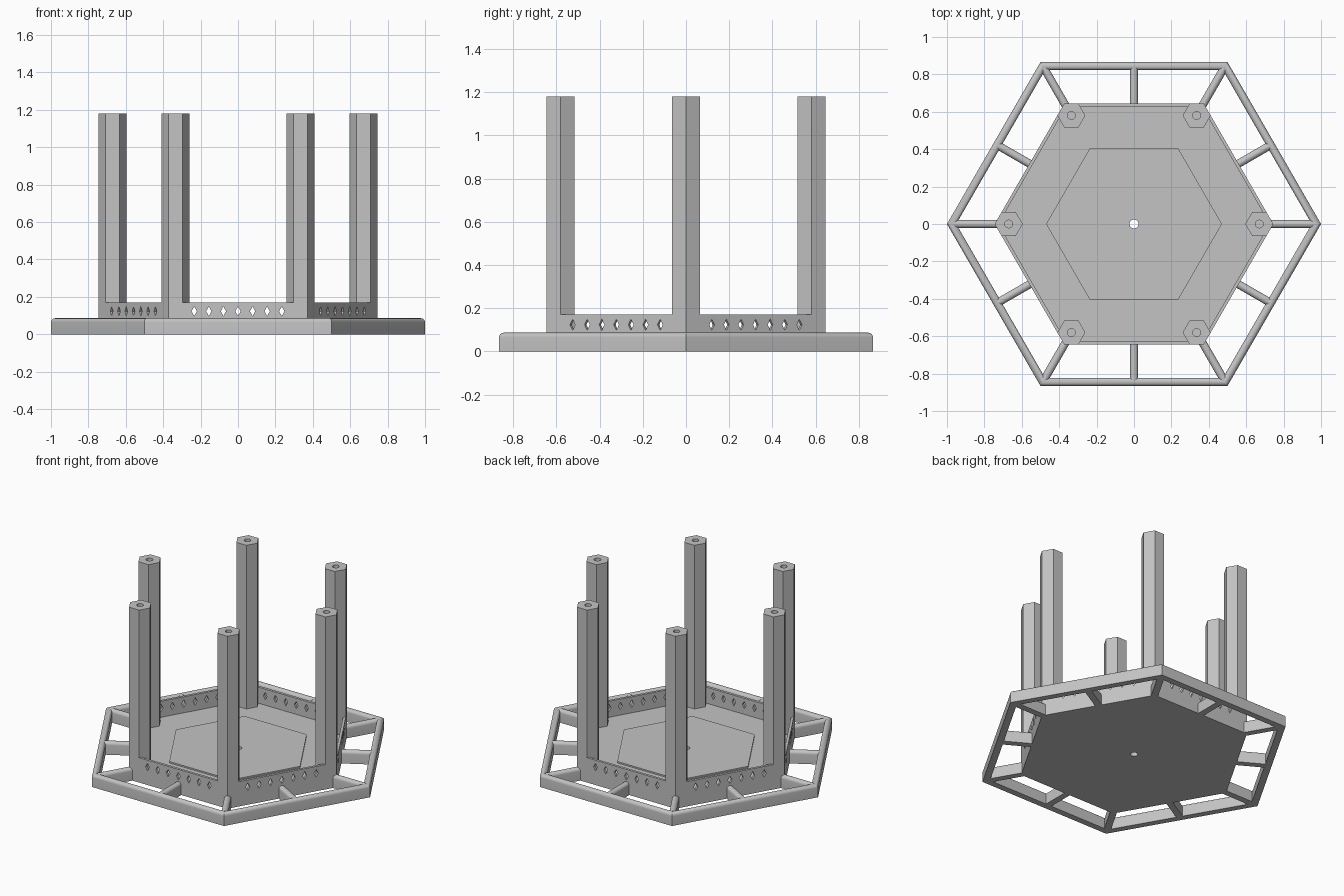
import bpy, bmesh
from math import cos, sin, pi, radians
from mathutils import Matrix

cube = bpy.data.objects.get("Cube")
if cube:
    bpy.data.objects.remove(cube, do_unlink=True)

grey = bpy.data.materials.new("plain_grey")
grey.use_nodes = True
grey.diffuse_color = (0.55, 0.55, 0.55, 1)
grey.node_tree.nodes["Principled BSDF"].inputs["Base Color"].default_value = grey.diffuse_color

APOTHEM = cos(pi / 6)
BODY_R = 0.745      # hexagonal tray
FLOOR = 0.06
POST_R = 0.075
POST_AT = BODY_R - POST_R


def add_object(name, data, matrix=None):
    obj = bpy.data.objects.new(name, data)
    bpy.context.collection.objects.link(obj)
    if matrix is not None:
        obj.matrix_world = matrix
    return obj


def finish(name, bm, matrix=None):
    bmesh.ops.remove_doubles(bm, verts=bm.verts, dist=0.0001)
    bmesh.ops.recalc_face_normals(bm, faces=bm.faces)
    mesh = bpy.data.meshes.new(name)
    bm.to_mesh(mesh)
    bm.free()
    mesh.materials.append(grey)
    return add_object(name, mesh, matrix)


def ngon(radius, sides=6):
    return [(radius * cos(2 * pi * i / sides), radius * sin(2 * pi * i / sides))
            for i in range(sides)]


def extruded(name, loops, low, high, matrix=None):
    """Extrude an outline; the further loops are holes through it."""
    curve = bpy.data.curves.new(name, "CURVE")
    curve.dimensions = "2D"
    curve.fill_mode = "BOTH"
    curve.extrude = (high - low) / 2
    for loop in loops:
        spline = curve.splines.new("POLY")
        spline.points.add(len(loop) - 1)
        for point, (x, y) in zip(spline.points, loop):
            point.co = (x, y, 0, 1)
        spline.use_cyclic_u = True
        spline.use_smooth = False
    helper = add_object(name + "_outline", curve)
    graph = bpy.context.evaluated_depsgraph_get()
    flat = helper.evaluated_get(graph).to_mesh()
    bm = bmesh.new()
    bm.from_mesh(flat)
    bpy.data.objects.remove(helper, do_unlink=True)
    bpy.data.curves.remove(curve)
    bmesh.ops.translate(bm, verts=bm.verts, vec=(0, 0, (low + high) / 2))
    for face in bm.faces:
        face.smooth = False
    return finish(name, bm, matrix)


def turn(degrees):
    return Matrix.Rotation(radians(degrees), 4, "Z")


# Bar section shared by rail and spokes: flat bottom, half-round top
BAR_HALF, BAR_TOP = 0.0215, 0.086
section = [(-BAR_HALF, 0)] + [
    (-BAR_HALF * cos(pi * i / 12), BAR_TOP - BAR_HALF + BAR_HALF * sin(pi * i / 12))
    for i in range(13)] + [(BAR_HALF, 0)]


def sweep(name, rings, closed, matrix=None):
    bm = bmesh.new()
    rows = [[bm.verts.new(p) for p in ring] for ring in rings]
    count = len(section)
    pairs = list(zip(rows, rows[1:] + rows[:1]))
    for a, b in pairs if closed else pairs[:-1]:
        for i in range(count):
            j = (i + 1) % count
            bm.faces.new((a[i], a[j], b[j], b[i]))
    if not closed:
        bm.faces.new(rows[0])
        bm.faces.new(rows[-1])
    obj = finish(name, bm, matrix)
    bpy.ops.object.select_all(action="DESELECT")
    obj.select_set(True)
    bpy.context.view_layer.objects.active = obj
    bpy.ops.object.shade_smooth_by_angle(angle=radians(35))


# Outer rail
corners = []
for x, y in ngon(1):
    corners.append([(x * (1 + (s - BAR_HALF) / APOTHEM), y * (1 + (s - BAR_HALF) / APOTHEM), z)
                    for s, z in section])
sweep("outer_rail", corners, True)

# Spokes to the corners and to the middle of each side
for k in range(12):
    kind, start, end = (("corner_spoke", 0.73, 0.965), ("side_spoke", 0.64, 0.842))[k % 2]
    sweep(f"{kind}_{k // 2 + 1}", [[(x, s, z) for s, z in section] for x in (start, end)],
          False, turn(30 * k))

# Tray floor with a drain hole, and the raised pad on it
drain = ngon(0.024, 16)
extruded("tray_floor", [ngon(BODY_R), drain], 0, FLOOR)
extruded("centre_pad", [ngon(0.47), drain], FLOOR, FLOOR + 0.01)

# Walls with a row of diamond openings, drawn flat and stood upright
half = (BODY_R - POST_R) / 2 - POST_R / 2
wall = [(-half, FLOOR), (half, FLOOR), (half, 0.17), (-half, 0.17)]
diamonds = [[(0.078 * i + 0.014 * cos(a * pi / 2), 0.123 + 0.026 * sin(a * pi / 2))
             for a in range(4)] for i in range(-3, 4)]
upright = Matrix.Rotation(pi / 2, 4, "X")
outer = BODY_R * APOTHEM
for k in range(6):
    extruded(f"wall_{k + 1}", [wall] + diamonds, outer - 0.017, outer, turn(60 * k) @ upright)

# Hexagonal posts with a bore in the top
for k, (x, y) in enumerate(ngon(POST_AT)):
    extruded(f"post_{k + 1}", [ngon(POST_R), ngon(0.021, 16)], FLOOR, 1.18,
             Matrix.Translation((x, y, 0)))
